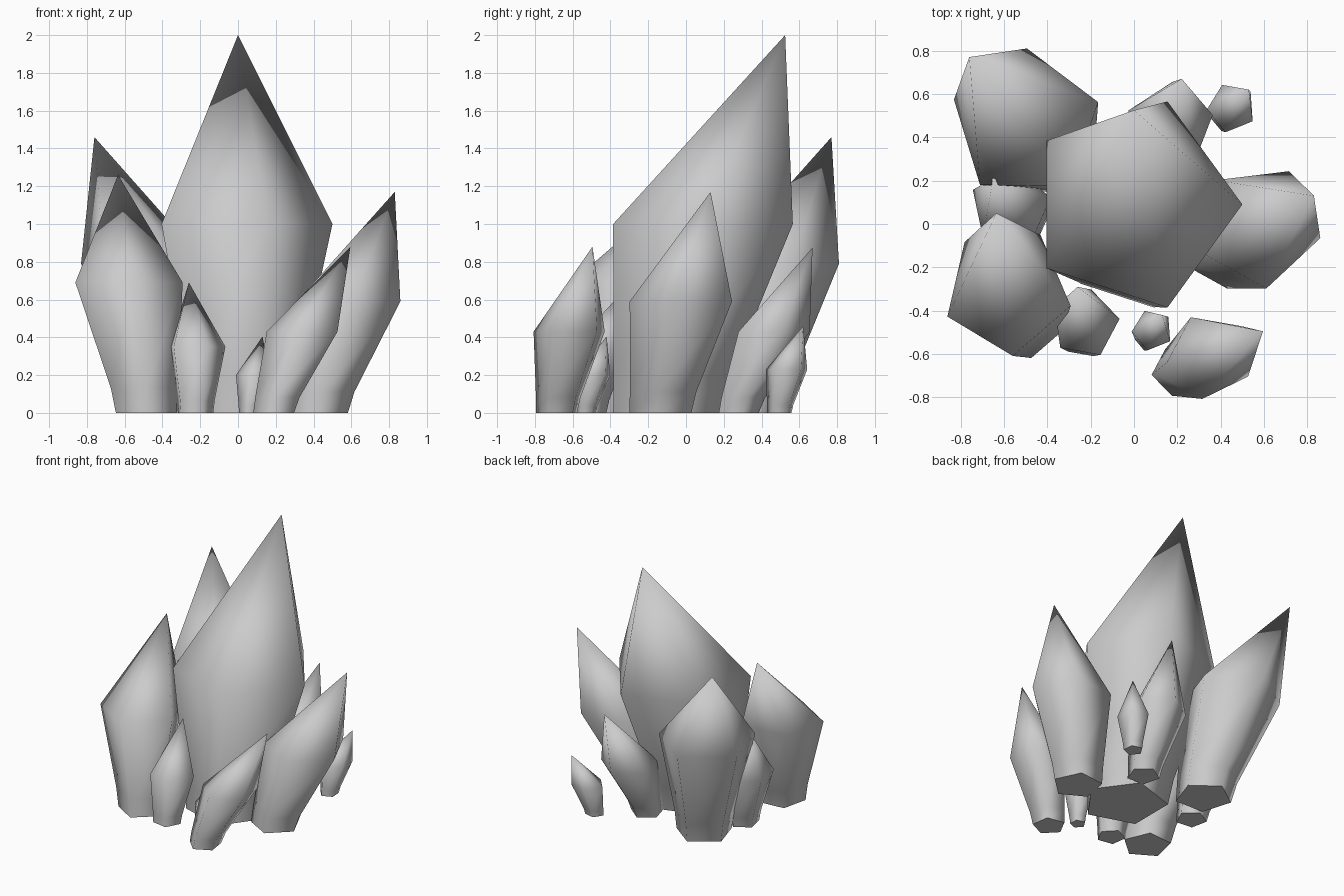
import bpy, bmesh
from math import cos, sin, radians
from mathutils import Vector

if "Cube" in bpy.data.objects:
    bpy.data.objects.remove(bpy.data.objects["Cube"])

SIDES = 5


def ring(bm, centre, radius, z, turn):
    return [bm.verts.new((centre.x + radius * cos(radians(turn + 72 * i)),
                          centre.y + radius * sin(radians(turn + 72 * i)), z))
            for i in range(SIDES)]


def crystal(name, base, base_r, mid, mid_r, mid_z, tip, turn):
    """Leaning five-sided crystal: foot, narrow neck, wide shoulder, point."""
    base, mid = Vector(base), Vector(mid)
    bm = bmesh.new()
    neck_r = base_r + 0.12 * (mid_r - base_r)
    rings = [ring(bm, base, base_r, 0, turn),
             ring(bm, base.lerp(mid, 0.13), neck_r, 0.19 * mid_z, turn),
             ring(bm, mid, mid_r, mid_z, turn)]
    point = bm.verts.new(tip)
    for low, high in zip(rings, rings[1:]):
        for i in range(SIDES):
            j = (i + 1) % SIDES
            bm.faces.new((low[i], low[j], high[j], high[i]))
    for i in range(SIDES):
        bm.faces.new((rings[2][i], rings[2][(i + 1) % SIDES], point))
    for f in bm.faces:
        f.smooth = True
    bm.faces.new(rings[0][::-1])  # flat foot
    mesh = bpy.data.meshes.new(name)
    bm.to_mesh(mesh)
    bm.free()
    bpy.context.collection.objects.link(bpy.data.objects.new(name, mesh))


# Central crystal
crystal("main_crystal", (0, -0.10), 0.30, (0, 0.09), 0.50, 1.0, (0, 0.525, 2.0), 0)

# Large and medium outer crystals
crystal("back_left_crystal", (-0.37, 0.31), 0.20, (-0.50, 0.46), 0.35, 0.79, (-0.76, 0.77, 1.46), 17)
crystal("front_left_crystal", (-0.49, -0.45), 0.17, (-0.585, -0.31), 0.30, 0.69, (-0.635, 0.05, 1.26), -13)
crystal("right_crystal", (0.41, -0.125), 0.175, (0.575, -0.01), 0.29, 0.59, (0.83, 0.13, 1.17), -11)

# Small crystals around the foot
crystal("front_right_crystal", (0.195, -0.68), 0.115, (0.35, -0.61), 0.20, 0.43, (0.595, -0.495, 0.88), -28)
crystal("back_crystal", (0.14, 0.27), 0.115, (0.165, 0.45), 0.205, 0.43, (0.22, 0.67, 0.875), 15)
crystal("left_crystal", (-0.50, 0.02), 0.11, (-0.57, 0.08), 0.19, 0.42, (-0.65, 0.21, 0.84), 156)
crystal("front_small_crystal", (-0.23, -0.52), 0.10, (-0.225, -0.46), 0.16, 0.35, (-0.26, -0.29, 0.69), 8)
crystal("front_tiny_crystal", (0.06, -0.53), 0.055, (0.085, -0.49), 0.096, 0.20, (0.13, -0.42, 0.405), -32)
crystal("back_tiny_crystal", (0.42, 0.495), 0.068, (0.45, 0.535), 0.115, 0.23, (0.53, 0.62, 0.46), -32)
